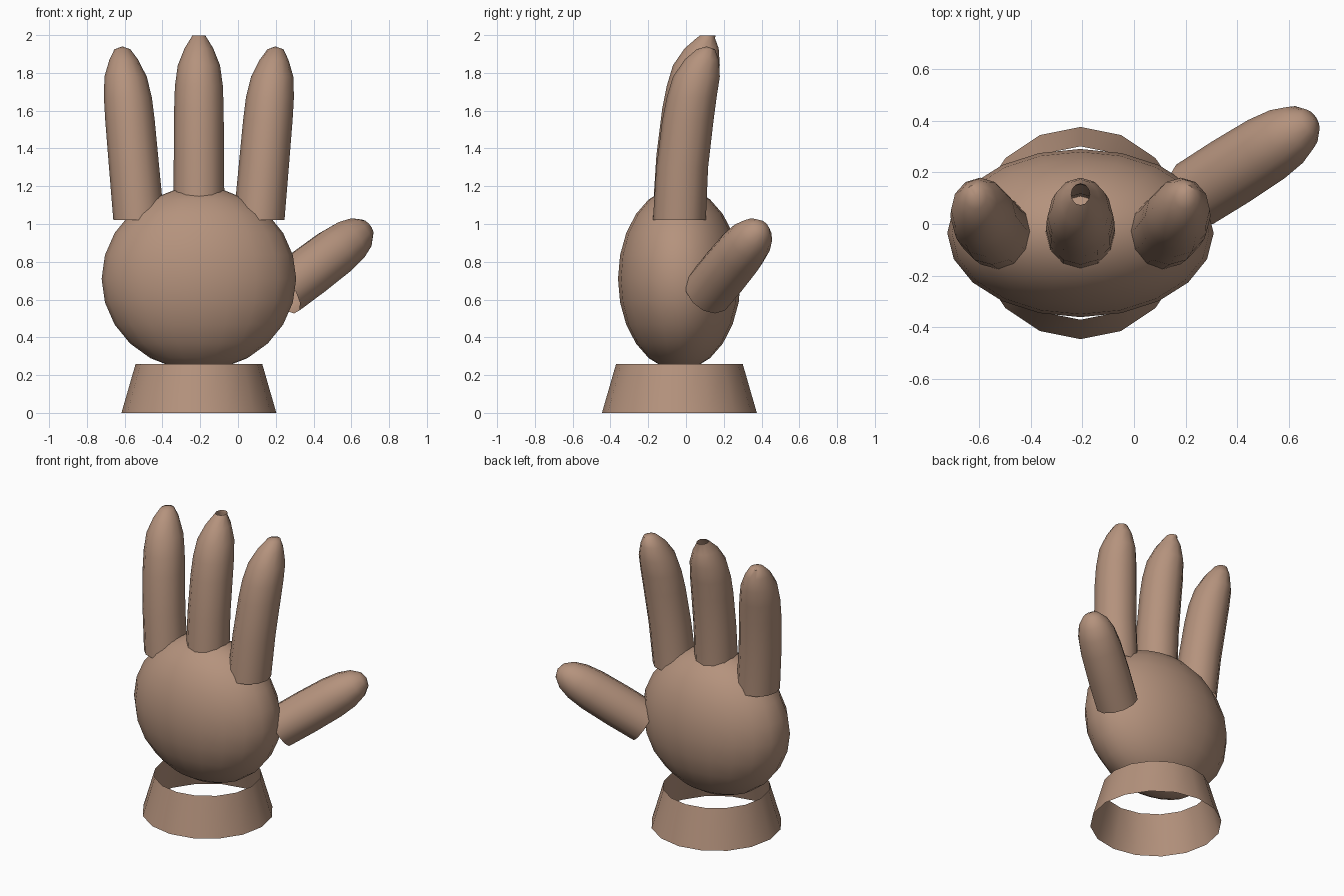
import bpy, bmesh, math
from mathutils import Vector, Matrix

if "Cube" in bpy.data.objects:
    bpy.data.objects.remove(bpy.data.objects["Cube"])

CX, CY = -0.207, -0.035      # axis of palm and cuff

skin = bpy.data.materials.new("tan_skin")
skin.diffuse_color = (0.46, 0.29, 0.205, 1)
skin.use_nodes = True
skin.node_tree.nodes["Principled BSDF"].inputs["Base Color"].default_value = skin.diffuse_color


def finish(bm, name, angle=50):
    bmesh.ops.recalc_face_normals(bm, faces=bm.faces)
    me = bpy.data.meshes.new(name)
    bm.to_mesh(me)
    bm.free()
    ob = bpy.data.objects.new(name, me)
    bpy.context.collection.objects.link(ob)
    me.materials.append(skin)
    bpy.ops.object.select_all(action='DESELECT')
    ob.select_set(True)
    bpy.context.view_layer.objects.active = ob
    bpy.ops.object.shade_smooth_by_angle(angle=math.radians(angle))
    return ob


def tube(name, rings, sides=12, tip=None, matrix=None):
    """Loft elliptical rings (x, y, z, rx, ry); tip closes the top with a fan."""
    bm = bmesh.new()
    loops = []
    for x, y, z, rx, ry in rings:
        loops.append([bm.verts.new((x + rx * math.cos(a), y + ry * math.sin(a), z))
                      for a in (2 * math.pi * i / sides for i in range(sides))])
    for a, b in zip(loops, loops[1:]):
        for i in range(sides):
            j = (i + 1) % sides
            bm.faces.new((a[i], a[j], b[j], b[i]))
    if tip:
        t = bm.verts.new(tip)
        for i in range(sides):
            bm.faces.new((loops[-1][i], loops[-1][(i + 1) % sides], t))
    if matrix:
        bm.transform(matrix)
    return finish(bm, name)


# Cuff: open flared ring
tube("wrist_cuff", [(CX, CY, 0, 0.41, 0.41), (CX, CY, 0.26, 0.335, 0.335)], 16)

# Palm: flattened ball
bm = bmesh.new()
bmesh.ops.create_uvsphere(bm, u_segments=20, v_segments=12, radius=1)
bm.transform(Matrix.Translation((CX, CY, 0.71)) @ Matrix.Diagonal((0.515, 0.325, 0.485, 1)))
finish(bm, "palm")

# Finger profile: lean outward, y, z, rx, ry (bends towards the back)
PROFILE = [
    (0.000, -0.035, 1.02, 0.135, 0.140),
    (0.025, -0.020, 1.30, 0.133, 0.137),
    (0.047, 0.010, 1.55, 0.131, 0.136),
    (0.058, 0.030, 1.67, 0.127, 0.132),
    (0.070, 0.055, 1.78, 0.112, 0.124),
    (0.080, 0.083, 1.87, 0.076, 0.090),
    (0.087, 0.105, 1.925, 0.042, 0.048),
]
for name, side in (("left_finger", -1), ("right_finger", 1)):
    tube(name, [(CX + side * (0.318 + d), y, z, rx, ry) for d, y, z, rx, ry in PROFILE],
         tip=(CX + side * 0.405, 0.11, 1.94))

# Middle finger: upright, with an open tip
tube("middle_finger", [(CX, y, z + 0.06, rx, ry) for d, y, z, rx, ry in PROFILE] +
     [(CX, 0.115, 1.997, 0.036, 0.042)])

# Thumb: short finger pointing out, back and up
start, end = Vector((0.235, 0.115, 0.64)), Vector((0.695, 0.405, 0.99))
axis = end - start
length = axis.length
frame = Matrix.Translation(start) @ axis.to_track_quat('Z', 'Y').to_matrix().to_4x4()
tube("thumb", [(0, 0, length * t, r, r) for t, r in
               ((0, 0.135), (0.3, 0.137), (0.6, 0.133), (0.77, 0.12), (0.89, 0.094), (0.97, 0.052))],
     tip=(0, 0, length), matrix=frame)
